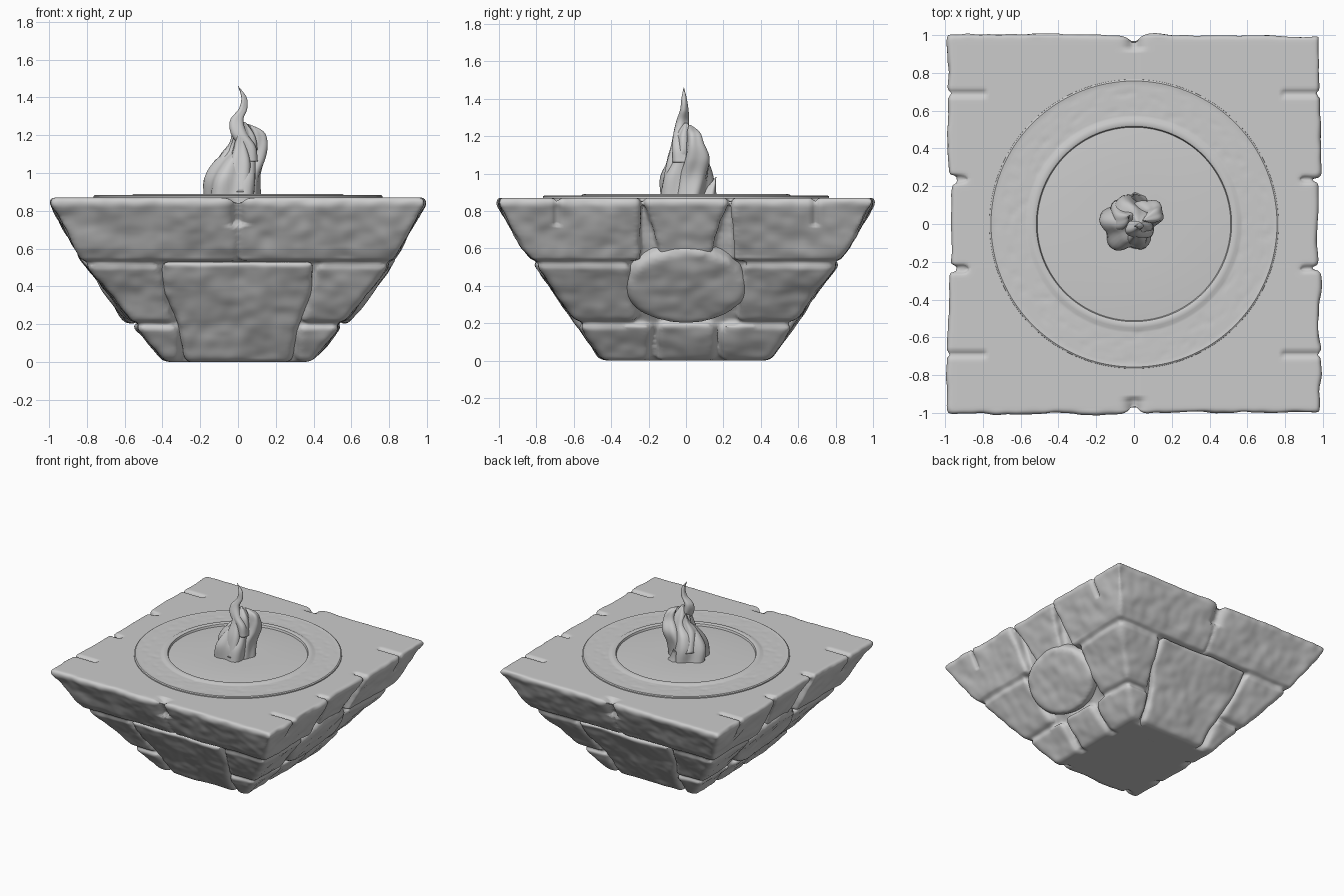
import bpy, bmesh, math
from mathutils import Vector, Matrix, noise

if "Cube" in bpy.data.objects:
    bpy.data.objects.remove(bpy.data.objects["Cube"])

# Outer half-widths of the bowl by height
PX = [(0, .39), (.2, .555), (.52, .812), (.6, .858), (.84, .992), (.872, .98)]
PY = [(0, .445), (.2, .585), (.52, .808), (.6, .868), (.84, 1.005), (.872, .998)]


def at(table, z):
    for (z0, v0), (z1, v1) in zip(table, table[1:]):
        if z <= z1:
            return v0 + (v1 - v0) * (z - z0) / (z1 - z0)
    return table[-1][1]


def add_stone(bm, rows, bevel=.028):
    """Loft a block through rows of (z, x0, x1, y0, y1) and round its edges."""
    loops = [[bm.verts.new(p) for p in ((a, c, z), (b, c, z), (b, d, z), (a, d, z))]
             for z, a, b, c, d in rows]
    faces = [bm.faces.new(loops[0]), bm.faces.new(loops[-1])]
    for lo, hi in zip(loops, loops[1:]):
        for i in range(4):
            j = (i + 1) % 4
            faces.append(bm.faces.new((lo[i], lo[j], hi[j], hi[i])))
    bmesh.ops.recalc_face_normals(bm, faces=faces)
    edges = {e for f in faces for e in f.edges if e.calc_face_angle(0) > .4}
    if bevel:
        bmesh.ops.bevel(bm, geom=list(edges), offset=bevel, segments=2,
                        affect='EDGES', profile=.5, clamp_overlap=True)


def new_object(bm, name):
    me = bpy.data.meshes.new(name)
    bm.to_mesh(me)
    bm.free()
    ob = bpy.data.objects.new(name, me)
    bpy.context.collection.objects.link(ob)
    return ob


def smooth(ob):
    ob.data.polygons.foreach_set("use_smooth", [True] * len(ob.data.polygons))


def weathered(bm, name, voxel=.014):
    """Fuse the blocks, soften them and wear the sides unevenly."""
    ob = new_object(bm, name)
    rm = ob.modifiers.new("fuse", 'REMESH')
    rm.mode, rm.voxel_size = 'VOXEL', voxel
    sm = ob.modifiers.new("soften", 'SMOOTH')
    sm.factor, sm.iterations = .5, 3
    dg = bpy.context.evaluated_depsgraph_get()
    me = bpy.data.meshes.new_from_object(ob.evaluated_get(dg))
    ob.modifiers.clear()
    ob.data = me
    moves = []
    for v in me.vertices:
        n, p = v.normal.copy(), v.co
        side = 1 - abs(n.z) ** 3
        d = side * (.018 * noise.noise(p * 4.5) + .007 * noise.noise(p * 13))
        # short cracks and notches in the rim
        if p.z > .72:
            if abs(p.x) > .78:
                d -= .018 * math.exp(-((abs(p.y) - .69) / .014) ** 2)
            if abs(p.y) > .93:
                d -= .03 * math.exp(-(p.x / .04) ** 2)
        moves.append(p + n * d)
    for v, p in zip(me.vertices, moves):
        v.co = (p.x, p.y, max(p.z, 0))
    smooth(ob)
    return ob


# Stone body: solid core with corner stones and side stones
TOP = .87
body = bmesh.new()
add_stone(body, [(z, -at(PX, z) + i, at(PX, z) - i, -at(PY, z) + .05, at(PY, z) - .05)
                 for z, i in ((.0, .06), (.2, .06), (.55, .07), (TOP, .1))], 0)


def corner(zs, x0, y0, inset=0):
    for sx in (1, -1):
        for sy in (1, -1):
            add_stone(body, [(z, sx * at(x0, z), sx * (at(PX, z) - inset),
                              sy * at(y0, z), sy * (at(PY, z) - inset)) for z in zs])


corner((.535, .6, .84, TOP), [(0, .004), (1, .004)], [(0, .25), (1, .25)])
corner((.21, .515), [(.2, .33), (.36, .41), (1, .425)], [(.2, .27), (1, .33)])
corner((.0, .19), [(0, .305), (1, .36)], [(0, .185), (1, .185)])
for s in (1, -1):
    add_stone(body, [(z, s * .5, s * (at(PX, z) - .015), -w, w)
                     for z, w in ((.56, .14), (.7, .17), (.84, .22), (TOP, .225))])
    add_stone(body, [(z, s * .2, s * at(PX, z), -w, w) for z, w in ((.0, .165), (.2, .15))])
weathered(body, "stone_bowl")

# Tapered centre slabs of the front and back
for s, name in ((-1, "front_slab"), (1, "back_slab")):
    bm = bmesh.new()
    add_stone(bm, [(z, -w, w, s * (at(PY, z) - .2), s * (at(PY, z) + .004))
                   for z, w in ((.0, .285), (.12, .298), (.22, .325), (.36, .395), (.53, .405))])
    weathered(bm, name)

# Oval stones set in the left and right slopes
for s, name in ((1, "right_oval_stone"), (-1, "left_oval_stone")):
    bm = bmesh.new()
    bmesh.ops.create_cone(bm, cap_ends=True, segments=40, radius1=1, radius2=1, depth=2)
    slope, out = Vector((s * .587, 0, .81)), Vector((s * .81, 0, -.587))
    mat = Matrix((slope * .25, Vector((0, .33, 0)), out * .09)).transposed().to_4x4()
    mat.translation = Vector((s * .7, 0, .4)) - out * .065
    bmesh.ops.transform(bm, matrix=mat, verts=bm.verts)
    bmesh.ops.recalc_face_normals(bm, faces=bm.faces)
    rim = [e for e in bm.edges if e.calc_face_angle(0) > .8]
    bmesh.ops.bevel(bm, geom=rim, offset=.045, segments=4, affect='EDGES', profile=.5)
    weathered(bm, name)


def lathe(name, profile, segs=200, rough=None):
    bm = bmesh.new()
    rings = []
    for r, z in profile:
        ring = []
        for i in range(segs):
            a = math.tau * i / segs
            p = Vector((r * math.cos(a), r * math.sin(a), z))
            if rough and rough[0] < r < rough[1]:
                p.z += .006 * min(0, noise.noise(p * 24) + .1)
            ring.append(bm.verts.new(p))
        rings.append(ring)
    for a, b in zip(rings, rings[1:]):
        for i in range(segs):
            j = (i + 1) % segs
            bm.faces.new((a[i], a[j], b[j], b[i]))
    bm.faces.new(rings[-1])
    bmesh.ops.recalc_face_normals(bm, faces=bm.faces)
    ob = new_object(bm, name)
    bpy.context.view_layer.objects.active = ob
    ob.select_set(True)
    bpy.ops.object.shade_smooth_by_angle(angle=math.radians(35))
    ob.select_set(False)


# Pitted ring with a raised inner lip, around a sunken disc
band = [(.745 - .012 * i, .881) for i in range(16)]
lathe("fire_ring", [(.767, .85), (.765, .878), (.757, .883)] + band +
      [(.55, .889), (.525, .89), (.517, .886), (.512, .87), (.505, .871), (.2, .873)],
      rough=(.57, .744))


# Flame: twisting, ridged tongues
def tongue(name, pts, ridge=.12, lobes=5, segs=40, steps=8):
    bm = bmesh.new()
    P = [Vector(p) for p in pts]
    P = [P[0] * 2 - P[1]] + P + [P[-1]]
    rings = []
    for k in range(1, len(P) - 2):
        a, b, c, d = P[k - 1:k + 3]
        for t in [i / steps for i in range(steps + (k == len(P) - 3))]:
            q = .5 * (2 * b + (c - a) * t + (2 * a - 5 * b + 4 * c - d) * t * t
                      + (3 * b - a - 3 * c + d) * t ** 3)
            ring = []
            for i in range(segs):
                an = math.tau * i / segs
                r = max(q[3], .001) * (1 + ridge * math.cos(lobes * an - 9 * q[2]))
                ring.append(bm.verts.new((q[0] + r * math.cos(an), q[1] + r * math.sin(an), q[2])))
            rings.append(ring)
    for a, b in zip(rings, rings[1:]):
        for i in range(segs):
            j = (i + 1) % segs
            bm.faces.new((a[i], a[j], b[j], b[i]))
    bm.faces.new(rings[-1])
    bm.faces.new(rings[0])
    bmesh.ops.recalc_face_normals(bm, faces=bm.faces)
    smooth(new_object(bm, name))


tongue("flame_body", [(-.03, 0, .86, .14), (-.03, 0, .97, .135), (-.01, .01, 1.06, .105),
                      (.03, .01, 1.13, .07), (.035, 0, 1.2, .05), (.03, 0, 1.27, .008)])
tongue("flame_tip", [(.06, -.02, 1.06, .05), (.05, -.03, 1.14, .045), (.005, -.03, 1.21, .042),
                     (-.008, -.02, 1.28, .034), (.025, -.01, 1.34, .022),
                     (.03, -.01, 1.4, .014), (0, -.012, 1.46, .001)], .1, 3)
tongue("flame_right", [(.05, .02, .86, .07), (.045, .04, .98, .075), (.08, .06, 1.08, .07),
                       (.11, .05, 1.16, .046), (.1, .04, 1.22, .033), (.05, .02, 1.26, .004)], .1, 4)
tongue("flame_left", [(-.05, .04, .95, .09), (-.05, .02, 1.08, .055),
                      (-.02, .03, 1.16, .025), (-.03, .04, 1.23, .002)], .1, 4)
tongue("flame_front", [(0, -.05, .9, .08), (.01, -.05, 1.05, .06), (.01, -.05, 1.15, .03),
                       (.01, -.05, 1.22, .014), (.01, -.03, 1.29, .002)], .1, 4)
tongue("flame_wisp", [(.02, .11, .86, .055), (.01, .13, .91, .03), (0, .16, .98, .002)], .1, 4)
